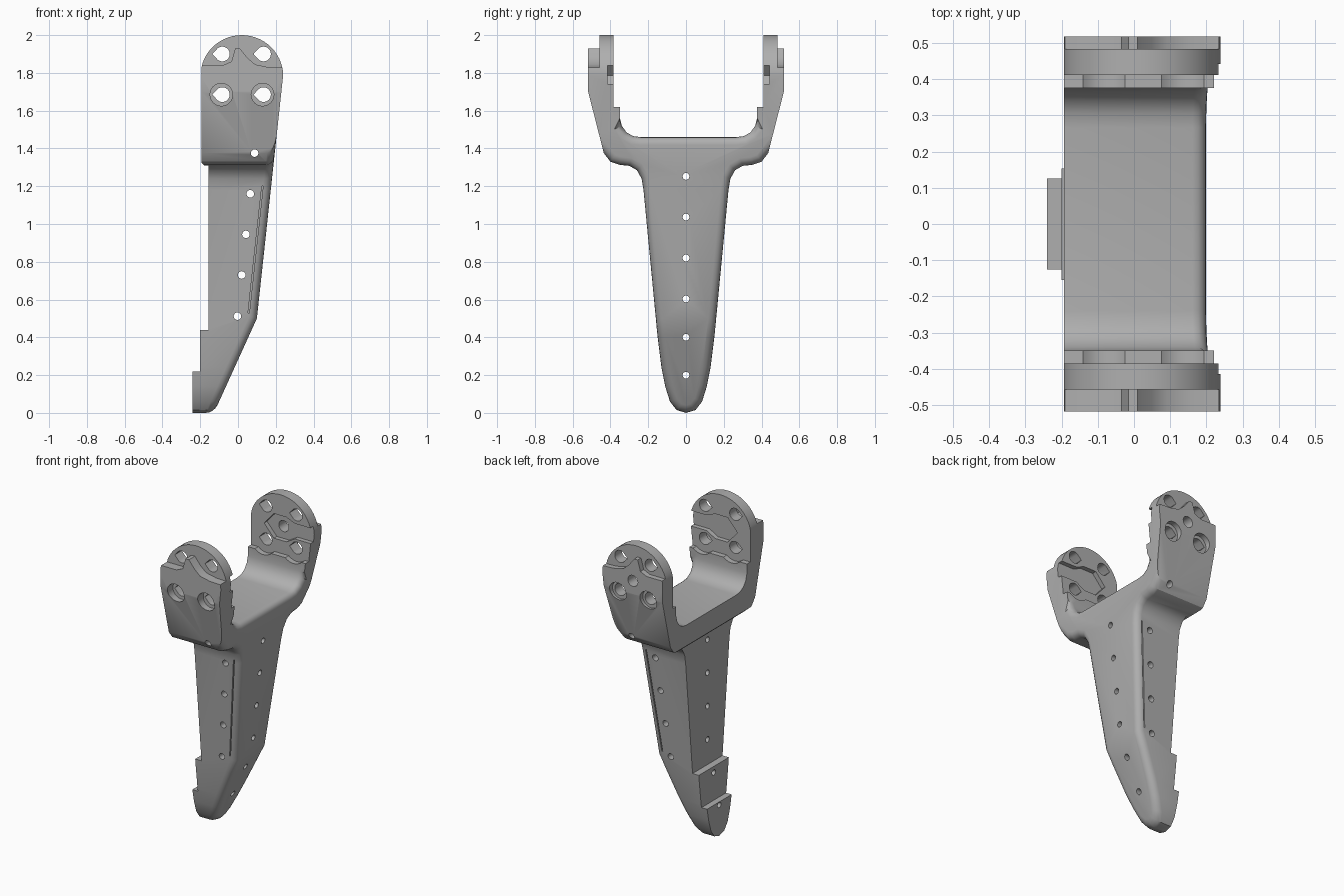
import bpy, bmesh, math

cube = bpy.data.objects.get("Cube")
if cube:
    bpy.data.objects.remove(cube, do_unlink=True)

grey = bpy.data.materials.new("matte grey")
grey.use_nodes = True
grey.diffuse_color = (0.43, 0.43, 0.43, 1)
bsdf = next(n for n in grey.node_tree.nodes if n.type == 'BSDF_PRINCIPLED')
bsdf.inputs["Base Color"].default_value = (0.43, 0.43, 0.43, 1)


def make_object(name, bm):
    bmesh.ops.recalc_face_normals(bm, faces=bm.faces[:])
    mesh = bpy.data.meshes.new(name)
    bm.to_mesh(mesh)
    bm.free()
    obj = bpy.data.objects.new(name, mesh)
    bpy.context.collection.objects.link(obj)
    return obj


def prism_y(points, y0, y1, shear=0.0):
    """Extrude an (x, z) outline along y; shear leans it with height."""
    bm = bmesh.new()
    rings = [[bm.verts.new((x, y + shear * (z - 0.5), z)) for x, z in points] for y in (y0, y1)]
    n = len(points)
    for ring in rings:
        bm.faces.new(ring)
    for i in range(n):
        j = (i + 1) % n
        bm.faces.new((rings[0][i], rings[0][j], rings[1][j], rings[1][i]))
    return make_object("cutter", bm)


def circle(cx, cz, r, n=24, start=0.0, end=2 * math.pi):
    return [(cx + r * math.cos(start + (end - start) * i / n),
             cz + r * math.sin(start + (end - start) * i / n)) for i in range(n)]


def teardrop(cx, cz, r):
    """Round hole drawn out to a point on the -x side."""
    return circle(cx, cz, r, 18, -0.72 * math.pi, 0.72 * math.pi) + \
        [(cx + r * math.cos(0.72 * math.pi), cz + r * math.sin(0.72 * math.pi)), (cx - 1.35 * r, cz)]


def boolean(target, tool, operation='DIFFERENCE'):
    mod = target.modifiers.new("bool", 'BOOLEAN')
    mod.operation, mod.solver, mod.object = operation, 'EXACT', tool
    bpy.context.view_layer.update()
    graph = bpy.context.evaluated_depsgraph_get()
    mesh = bpy.data.meshes.new_from_object(target.evaluated_get(graph))
    target.modifiers.clear()
    target.data = mesh
    bpy.data.objects.remove(tool, do_unlink=True)


# Fork outline in (y, z): blade and outer arm edge, then the inner yoke edge
outer = [(0.05, 0.015), (0.085, 0.06), (0.11, 0.14), (0.13, 0.24), (0.15, 0.4), (0.16, 0.5),
         (0.225, 1.18), (0.235, 1.24), (0.26, 1.285), (0.3, 1.308), (0.35, 1.313),
         (0.4, 1.33), (0.435, 1.375), (0.518, 1.7), (0.518, 2.02)]
inner = [(0.385, 2.02), (0.385, 1.62), (0.35, 1.62), (0.35, 1.56), (0.34, 1.52),
         (0.315, 1.485), (0.28, 1.465), (0.24, 1.46)]
SHIFT = 0.0265  # the +y arm is thinner on its inside
right_half = outer + [(y + SHIFT, z) for y, z in inner]
left_half = [(-y, z) for y, z in outer + inner]
outline = [(0, 0)] + right_half + left_half[::-1]


def front_x(z):
    return 0.1 + (0.108 if z > 0.5 else 0.455) * (z - 0.5)


# Solid fork with a two-plane sloped leading face
bm = bmesh.new()
back = [bm.verts.new((-0.3, y, z)) for y, z in outline]
front = [bm.verts.new((front_x(z), y, z)) for y, z in outline]
n = len(outline)
for i in range(n):
    j = (i + 1) % n
    bm.faces.new((back[i], back[j], front[j], front[i]))
bm.faces.new(back)
k = 6                     # outline index at the kink, z = 0.5
bm.faces.new(front[k:n - k + 1])
bm.faces.new(front[:k + 1] + front[n - k:])
# Round the leading edges of blade and yoke floor
edges = []
for i in range(n):
    a, b = front[i], front[(i + 1) % n]
    if max(a.co.z, b.co.z) < 1.61:
        edges.append(bm.edges.get((a, b)))
bmesh.ops.recalc_face_normals(bm, faces=bm.faces[:])
bmesh.ops.bevel(bm, geom=edges, offset=0.042, offset_type='OFFSET', segments=4,
                profile=0.5, affect='EDGES', clamp_overlap=False)
fork = make_object("fork_leg", bm)

# Side outline: stepped rear edge and round arm tops
side = [(-0.24, -0.1), (0.4, -0.1), (0.4, 1.74), (0.24, 1.74)]
side += [(max(x, -0.193), z) for x, z in circle(0.02, 1.78, 0.22, 28, 0, math.pi)]
side += [(-0.193, 1.78), (-0.193, 1.325), (-0.178, 1.31), (-0.155, 1.31), (-0.155, 0.44),
         (-0.2, 0.44), (-0.2, 0.22), (-0.24, 0.22)]
boolean(fork, prism_y(side, -1, 1), 'INTERSECT')

# Cut-away above the raised outer plates, with a central peak
plate_top = [(-0.3, 1.84), (-0.08, 1.84), (-0.035, 1.86), (-0.015, 1.93), (0.01, 1.93),
             (0.05, 1.88), (0.09, 1.845), (0.16, 1.83), (0.3, 1.825), (0.3, 2.1), (-0.3, 2.1)]
# Keyed recess on the inner faces, open to the leading edge
slot = [(0.3, 1.84), (0.12, 1.84), (0.06, 1.865), (-0.03, 1.865), (-0.1, 1.785),
        (-0.03, 1.705), (0.06, 1.705), (0.12, 1.74), (0.3, 1.74)]
holes = [(x, z) for x in (-0.083, 0.135) for z in (1.685, 1.9)]

for s in (-1, 1):
    shift = SHIFT if s > 0 else 0
    d_in, d_out = 0.385 + shift, 0.457 + shift
    boolean(fork, prism_y(plate_top, s * d_out, s * 0.8))
    boolean(fork, prism_y(slot, s * (d_in - 0.02), s * (d_in + 0.03)))
    for x, z in holes:
        boolean(fork, prism_y(teardrop(x, z, 0.039), s * 0.3, s * 0.7))
        if z < 1.8:
            # Counterbore outside, scalloped lip inside
            boolean(fork, prism_y(circle(x - 0.005, z, 0.06), s * d_out, s * 0.8))
            boolean(fork, prism_y(circle(x, z, 0.088), s * (d_in - 0.1), s * d_in))
    # Narrow groove along the blade flank
    groove = [(0.053, 0.53), (0.06, 0.53), (0.133, 1.2), (0.126, 1.2)]
    boolean(fork, prism_y(groove, s * 0.145, s * 0.26, s * 0.0956))

# Pivot hole through the +y arm only
boolean(fork, prism_y(circle(0.02, 1.785, 0.036), 0.3, 0.7))

# Row of pin holes from side to side
for x, z in [(0.088, 1.375), (0.065, 1.16), (0.042, 0.945), (0.02, 0.73), (-0.003, 0.512)]:
    boolean(fork, prism_y(circle(x, z, 0.02, 16), -0.7, 0.7))

# Row of pin holes from front to rear along the centre line
for z in (1.252, 1.037, 0.82, 0.603, 0.4, 0.2):
    pin = prism_y(circle(0, z, 0.018, 16), -0.5, 0.5)
    for v in pin.data.vertices:
        v.co = (-v.co.y, v.co.x, v.co.z)
    boolean(fork, pin)

# Material and smooth shading
fork.data.materials.clear()
fork.data.materials.append(grey)
fork.data.polygons.foreach_set("material_index", [0] * len(fork.data.polygons))
bpy.ops.object.select_all(action='DESELECT')
fork.select_set(True)
bpy.context.view_layer.objects.active = fork
bpy.ops.object.shade_smooth_by_angle(angle=math.radians(32))
